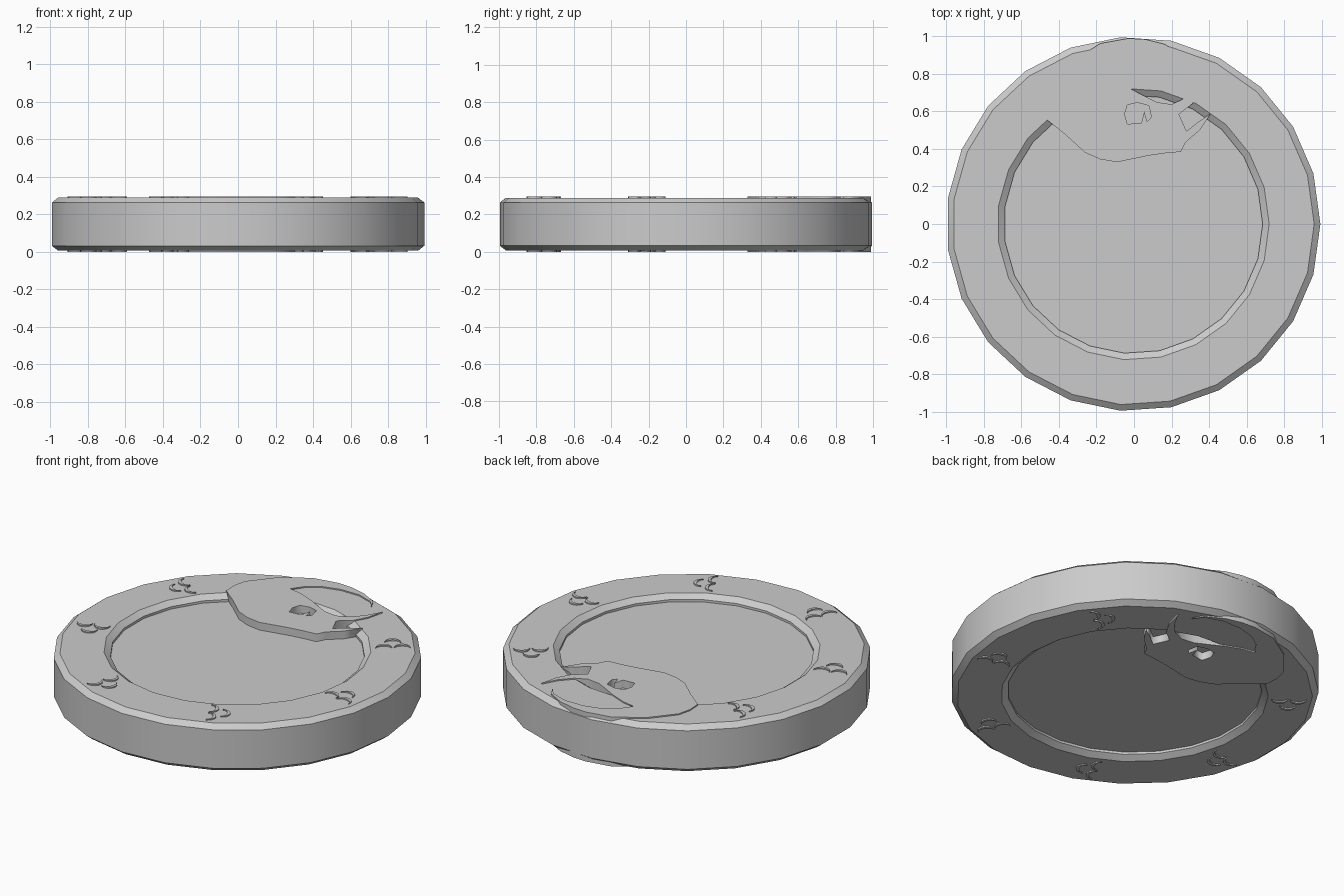
import bpy, bmesh
from math import cos, sin, pi, radians
from mathutils import Vector

if "Cube" in bpy.data.objects:
    bpy.data.objects.remove(bpy.data.objects["Cube"])

SIDES = 23
MID = 0.148      # mirror plane between both faces of the medallion
TOP = 0.296      # highest relief
SHIFT = -0.004   # an odd side count sits slightly off centre


def lathe(name, profile):
    """Revolve (radius, z) points with SIDES segments; radius 0 makes a cap."""
    bm = bmesh.new()
    rings = []
    for i in range(SIDES):
        a = 2 * pi * i / SIDES
        rings.append([bm.verts.new((r * cos(a) + SHIFT, r * sin(a), z)) for r, z in profile])
    n = len(profile)
    for i in range(SIDES):
        p, q = rings[i], rings[(i + 1) % SIDES]
        for j in range(n):
            k = (j + 1) % n
            bm.faces.new((p[j], q[j], q[k], p[k]))
    bmesh.ops.recalc_face_normals(bm, faces=bm.faces)
    me = bpy.data.meshes.new(name)
    bm.to_mesh(me)
    bm.free()
    ob = bpy.data.objects.new(name, me)
    bpy.context.collection.objects.link(ob)
    bpy.ops.object.select_all(action='DESELECT')
    ob.select_set(True)
    bpy.context.view_layer.objects.active = ob
    bpy.ops.object.shade_smooth_by_angle(angle=radians(25))
    return ob


def plate(name, outlines, z0, z1):
    """Flat relief from closed outlines (inner ones cut holes)."""
    cu = bpy.data.curves.new(name, 'CURVE')
    cu.dimensions = '2D'
    cu.fill_mode = 'BOTH'
    cu.extrude = (z1 - z0) / 2
    for pts in outlines:
        sp = cu.splines.new('POLY')
        sp.points.add(len(pts) - 1)
        for p, (x, y) in zip(sp.points, pts):
            p.co = (x, y, 0, 1)
        sp.use_cyclic_u = True
    ob = bpy.data.objects.new(name, cu)
    ob.location.z = (z0 + z1) / 2
    bpy.context.collection.objects.link(ob)
    bpy.ops.object.select_all(action='DESELECT')
    ob.select_set(True)
    bpy.context.view_layer.objects.active = ob
    bpy.ops.object.convert(target='MESH')


def both_faces(name, outlines, depth):
    plate(name + "_top", outlines, TOP - depth, TOP)
    plate(name + "_bottom", outlines, 0, depth)


# Chamfered body ring
upper = [(0.69, 0.264), (0.725, 0.289), (0.965, 0.289), (0.998, 0.263)]
lathe("body_ring", upper + [(r, 2 * MID - z) for r, z in reversed(upper)])

# Recessed centre disc
bpy.ops.mesh.primitive_cylinder_add(vertices=SIDES, radius=0.70, depth=0.204,
                                    location=(SHIFT, 0, MID), rotation=(0, 0, pi / 2))
bpy.context.object.name = "centre_disc"

# Serpent head: crest, brow, horn, notched mouth and jaw
head = [(-0.47, 0.56), (-0.475, 0.64), (-0.455, 0.72), (-0.34, 0.86), (-0.18, 0.963),
        (-0.03, 0.99), (0.06, 0.985), (0.16, 0.96), (0.26, 0.905), (0.295, 0.84),
        (0.25, 0.895), (0.15, 0.93), (0.03, 0.93), (-0.08, 0.90), (-0.15, 0.85),
        (-0.20, 0.78), (-0.12, 0.765), (-0.03, 0.728), (0.05, 0.685), (0.12, 0.65),
        (0.20, 0.638), (0.27, 0.67), (0.33, 0.735), (0.38, 0.825), (0.355, 0.72),
        (0.31, 0.64), (0.24, 0.585), (0.28, 0.495), (0.35, 0.55), (0.41, 0.59),
        (0.35, 0.50), (0.275, 0.435), (0.25, 0.385), (0.17, 0.378), (0.08, 0.365),
        (-0.09, 0.33), (-0.18, 0.345), (-0.26, 0.38), (-0.37, 0.48)]
eye = [(-0.05, 0.585), (-0.035, 0.635), (0.02, 0.647), (0.08, 0.63), (0.092, 0.57),
       (0.07, 0.545), (0.055, 0.60), (0.04, 0.54), (-0.035, 0.533)]
both_faces("serpent_head", [head, eye], 0.06)

# Crescent scale clusters around the body
scales = []
for c in range(6):
    ang = radians(145 + c * 50.4)
    out = Vector((cos(ang), sin(ang)))
    along = Vector((-sin(ang), cos(ang)))
    for dr, dt in ((-0.05, -0.03), (0.05, -0.03), (0.0, 0.04)):
        mid = out * (0.84 + dr) + along * dt
        angles = [pi * k / 8 for k in range(9)]
        outer = [mid + out * 0.045 * cos(t) + along * 0.048 * sin(t) for t in angles]
        inner = [mid + out * 0.045 * cos(t) + along * 0.03 * sin(t) for t in angles[-2:0:-1]]
        scales.append([tuple(p) for p in outer + inner])
both_faces("scales", scales, 0.01)
